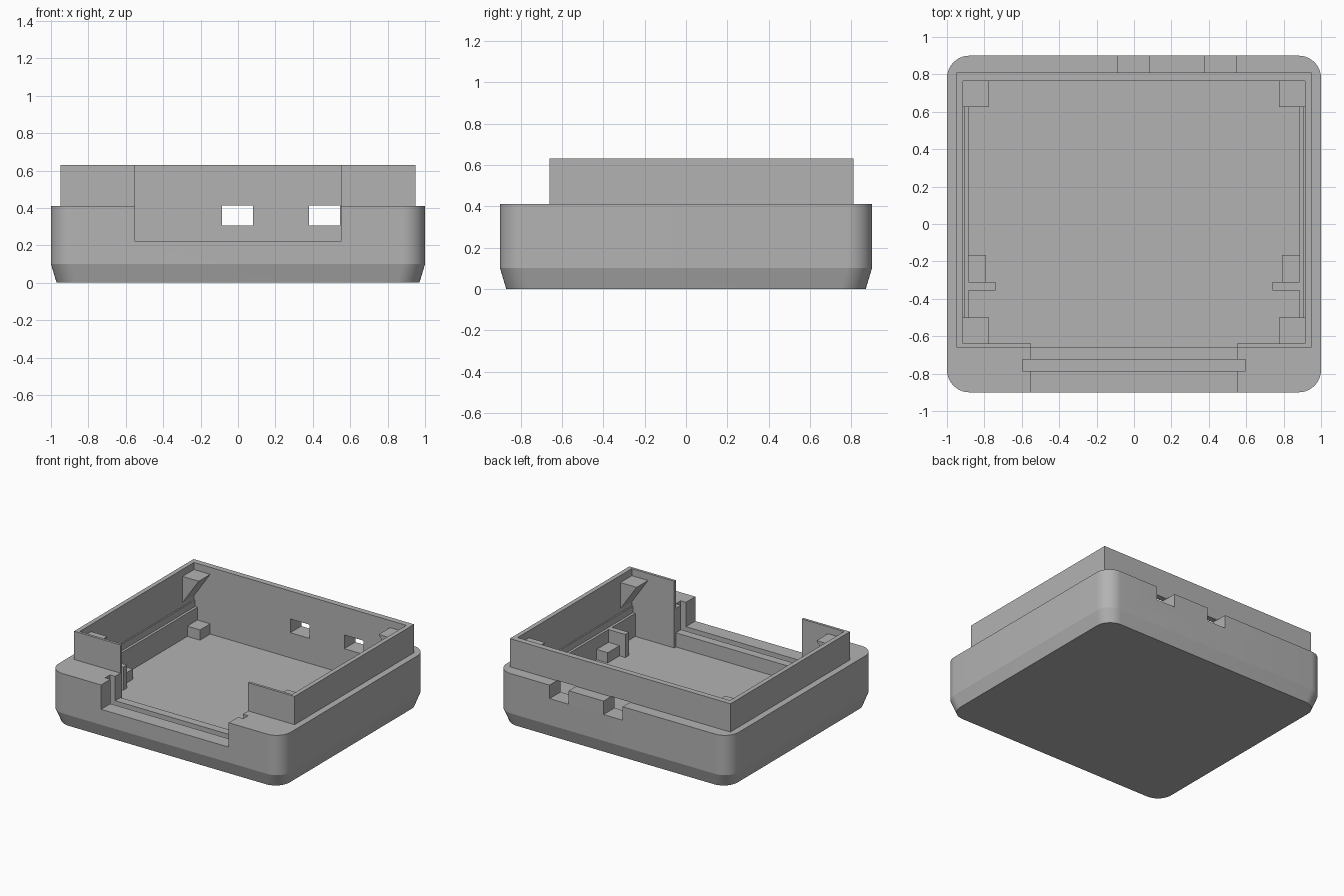
import bpy, bmesh, math

cube = bpy.data.objects.get("Cube")
if cube:
    bpy.data.objects.remove(cube)

grey = bpy.data.materials.new("matte_grey")
grey.use_nodes = True
grey.diffuse_color = (0.45, 0.45, 0.45, 1)
grey.node_tree.nodes["Principled BSDF"].inputs["Base Color"].default_value = grey.diffuse_color


def finish(name, bm):
    bmesh.ops.recalc_face_normals(bm, faces=bm.faces)
    mesh = bpy.data.meshes.new(name)
    bm.to_mesh(mesh)
    bm.free()
    mesh.materials.append(grey)
    obj = bpy.data.objects.new(name, mesh)
    bpy.context.collection.objects.link(obj)
    return obj


def box(name, xs, ys, zs):
    bm = bmesh.new()
    bmesh.ops.create_cube(bm, size=1)
    for v in bm.verts:
        v.co = [(a + b) / 2 + c * (b - a) for c, (a, b) in zip(v.co, (xs, ys, zs))]
    return finish(name, bm)


def prism(name, profile, y0, y1):
    """Extrude an x-z profile along y."""
    bm = bmesh.new()
    face = bm.faces.new([bm.verts.new((x, y0, z)) for x, z in profile])
    ext = bmesh.ops.extrude_face_region(bm, geom=[face])
    for v in ext["geom"]:
        if isinstance(v, bmesh.types.BMVert):
            v.co.y = y1
    return finish(name, bm)


def rounded_tray(name, levels, radius, steps=10):
    """Loft rounded rectangles given as (half width, half depth, height)."""
    bm = bmesh.new()
    rings = []
    for hx, hy, z in levels:
        ring = []
        for q, (sx, sy) in enumerate([(1, 1), (-1, 1), (-1, -1), (1, -1)]):
            for i in range(steps + 1):
                a = (q + i / steps) * math.pi / 2
                ring.append(bm.verts.new((sx * (hx - radius) + radius * math.cos(a),
                                          sy * (hy - radius) + radius * math.sin(a), z)))
        rings.append(ring)
    for low, high in zip(rings, rings[1:]):
        for i in range(len(low)):
            j = (i + 1) % len(low)
            bm.faces.new((low[i], low[j], high[j], high[i]))
    bm.faces.new(rings[0])
    bm.faces.new(rings[-1])
    return finish(name, bm)


def combine(target, tool, operation):
    mod = target.modifiers.new("cut", "BOOLEAN")
    mod.operation, mod.solver, mod.object = operation, "EXACT", tool
    bpy.context.view_layer.update()
    graph = bpy.context.evaluated_depsgraph_get()
    mesh = bpy.data.meshes.new_from_object(target.evaluated_get(graph))
    target.modifiers.clear()
    target.data = mesh
    bpy.data.objects.remove(tool)


# Outer tray with tapered foot, and the raised rim
shell = rounded_tray("case_shell", [(0.97, 0.87, 0), (1, 0.9, 0.1), (1, 0.9, 0.41)], 0.12)
combine(shell, box("rim", (-0.95, 0.95), (-0.66, 0.81), (0.3, 0.63)), "UNION")

# Stepped cavity, front opening, panel groove and rear ports
cuts = [
    ((-0.885, 0.885), (-0.64, 0.765), (0.11, 0.5)),
    ((-0.905, 0.905), (-0.64, 0.765), (0.29, 0.5)),
    ((-0.915, 0.915), (-0.64, 0.765), (0.34, 0.8)),
    ((-0.55, 0.55), (-1.1, -0.6), (0.22, 0.8)),
    ((-0.55, 0.55), (-0.66, -0.6), (0.11, 0.5)),
    ((-0.595, 0.595), (-0.785, -0.725), (0.16, 0.5)),
    ((-0.085, 0.08), (0.7, 1.1), (0.305, 0.412)),
    ((0.38, 0.545), (0.7, 1.1), (0.305, 0.412)),
]
for xs, ys, zs in cuts:
    combine(shell, box("cutter", xs, ys, zs), "DIFFERENCE")

# Inner supports on both sides
for side, s in (("left", 1), ("right", -1)):
    def across(a, b):
        return tuple(sorted((s * a, s * b)))

    box(side + "_rear_standoff", across(0.775, 0.89), (0.64, 0.77), (0.1, 0.19))
    box(side + "_front_standoff", across(0.79, 0.89), (-0.312, -0.165), (0.1, 0.19))
    box(side + "_stop_rib", across(0.74, 0.89), (-0.355, -0.31), (0.1, 0.29))
    # Corner brackets that taper down into the side wall
    profile = [(s * 0.775, 0.575), (s * 0.92, 0.575), (s * 0.92, 0.365)]
    prism(side + "_rear_bracket", profile, 0.625, 0.77)
    prism(side + "_front_bracket", profile, -0.645, -0.5)

# Smooth the rounded corners, keep everything else crisp
bpy.ops.object.select_all(action="DESELECT")
shell.select_set(True)
bpy.context.view_layer.objects.active = shell
bpy.ops.object.shade_smooth_by_angle(angle=math.radians(13))
